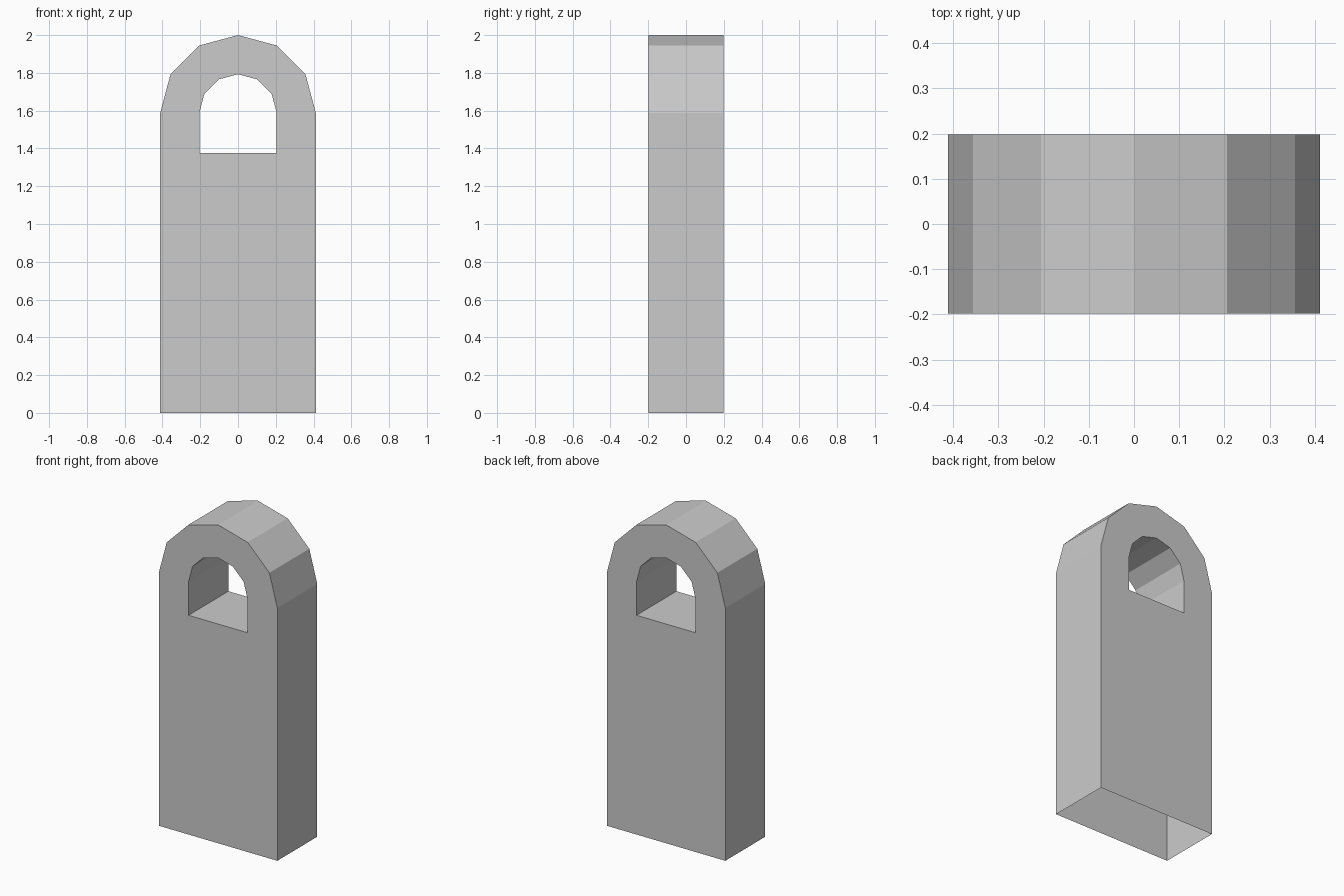
import bpy, bmesh
from math import sin, cos, pi

if "Cube" in bpy.data.objects:
    bpy.data.objects.remove(bpy.data.objects["Cube"])

HALF_DEPTH = 0.198
SPRING_Z = 1.588   # height where the round top begins


def arch(radius, base_z):
    """Straight-sided arch profile: base left, six-segment arc, base right."""
    arc = [(-radius * cos(pi * i / 6), SPRING_Z + radius * sin(pi * i / 6))
           for i in range(7)]
    return [(-radius, base_z)] + arc + [(radius, base_z)]


bm = bmesh.new()


def ring(profile, y):
    return [bm.verts.new((x, y, z)) for x, z in profile]


outer, inner = arch(0.412, 0.0), arch(0.205, 1.377)
of, ob = ring(outer, -HALF_DEPTH), ring(outer, HALF_DEPTH)
nf, nb = ring(inner, -HALF_DEPTH), ring(inner, HALF_DEPTH)

count = len(outer)
for i in range(count):
    j = (i + 1) % count
    bm.faces.new((of[i], nf[i], nf[j], of[j]))      # front
    bm.faces.new((ob[i], ob[j], nb[j], nb[i]))      # back
    bm.faces.new((nf[j], nf[i], nb[i], nb[j]))      # window lining
    if j:                                           # underside stays open
        bm.faces.new((of[i], of[j], ob[j], ob[i]))  # outer walls

mesh = bpy.data.meshes.new("arched_post")
bm.to_mesh(mesh)
bm.free()
post = bpy.data.objects.new("arched_post", mesh)
bpy.context.collection.objects.link(post)
